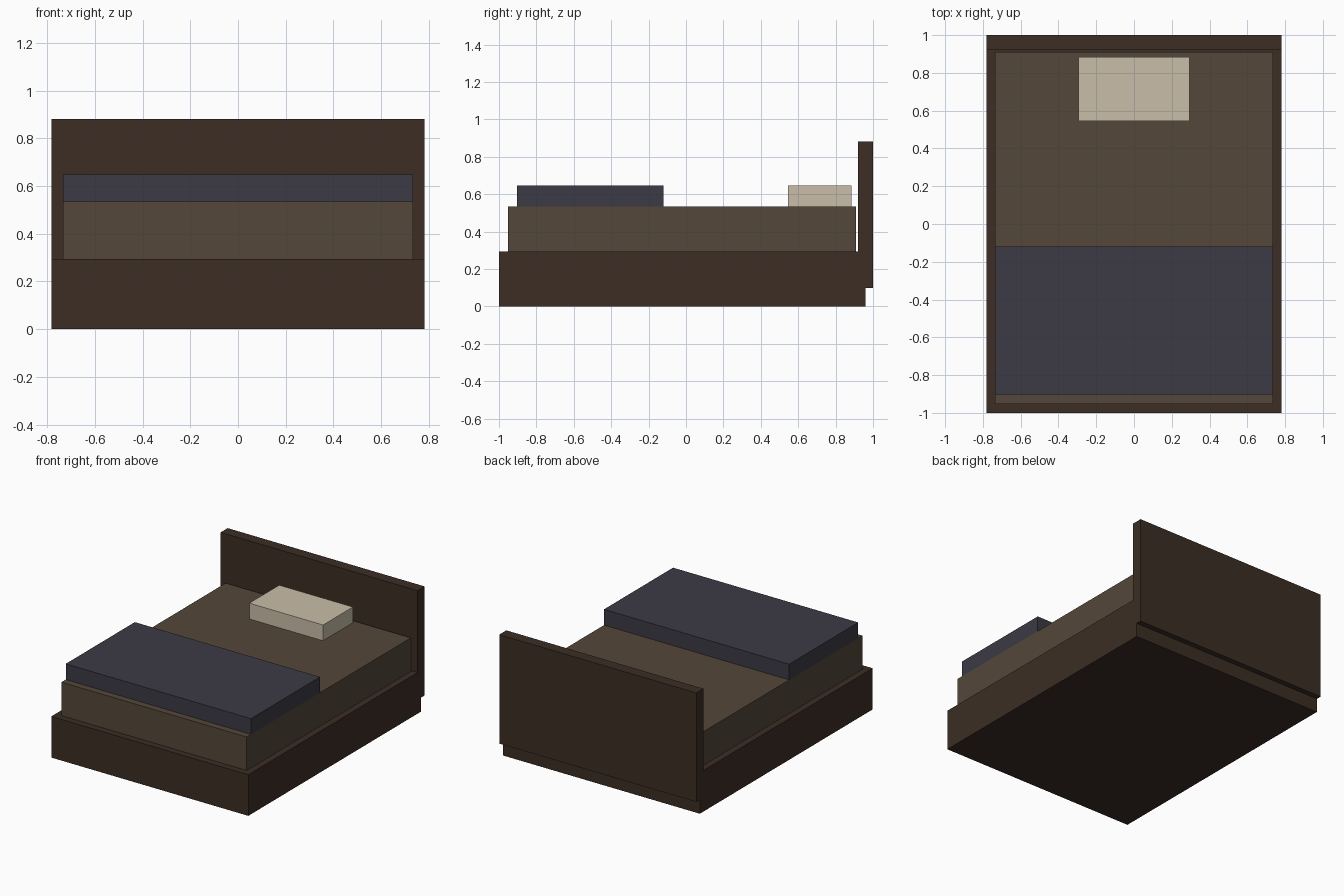
import bpy

if "Cube" in bpy.data.objects:
    bpy.data.objects.remove(bpy.data.objects["Cube"])


def material(name, rgb):
    mat = bpy.data.materials.new(name)
    mat.diffuse_color = (*rgb, 1.0)
    mat.use_nodes = True
    mat.node_tree.nodes["Principled BSDF"].inputs["Base Color"].default_value = mat.diffuse_color
    return mat


def box(name, x, y, z, mat):
    """Box from (min, max) ranges on each axis."""
    centre = [(a + b) / 2 for a, b in (x, y, z)]
    bpy.ops.mesh.primitive_cube_add(size=1, location=centre)
    obj = bpy.context.object
    obj.name = name
    obj.scale = [b - a for a, b in (x, y, z)]
    bpy.ops.object.transform_apply(location=False, rotation=False, scale=True)
    obj.data.materials.append(mat)
    return obj


wood = material("dark_wood", (0.045, 0.027, 0.018))
sheet = material("brown_sheet", (0.089, 0.063, 0.042))
wool = material("slate_blanket", (0.045, 0.042, 0.058))
linen = material("cream_linen", (0.584, 0.515, 0.392))

BASE_TOP, MATTRESS_TOP, BEDDING_TOP = 0.295, 0.535, 0.648

# Solid base and overhanging headboard
box("bed_base", (-0.782, 0.782), (-1.0, 0.96), (0, BASE_TOP), wood)
box("headboard", (-0.782, 0.782), (0.92, 1.0), (0.10, 0.882), wood)

# Mattress, folded blanket at the foot, pillow at the head
box("mattress", (-0.735, 0.735), (-0.952, 0.91), (BASE_TOP, MATTRESS_TOP), sheet)
box("blanket", (-0.735, 0.735), (-0.903, -0.12), (MATTRESS_TOP, BEDDING_TOP), wool)
box("pillow", (-0.293, 0.293), (0.546, 0.885), (MATTRESS_TOP, BEDDING_TOP), linen)
